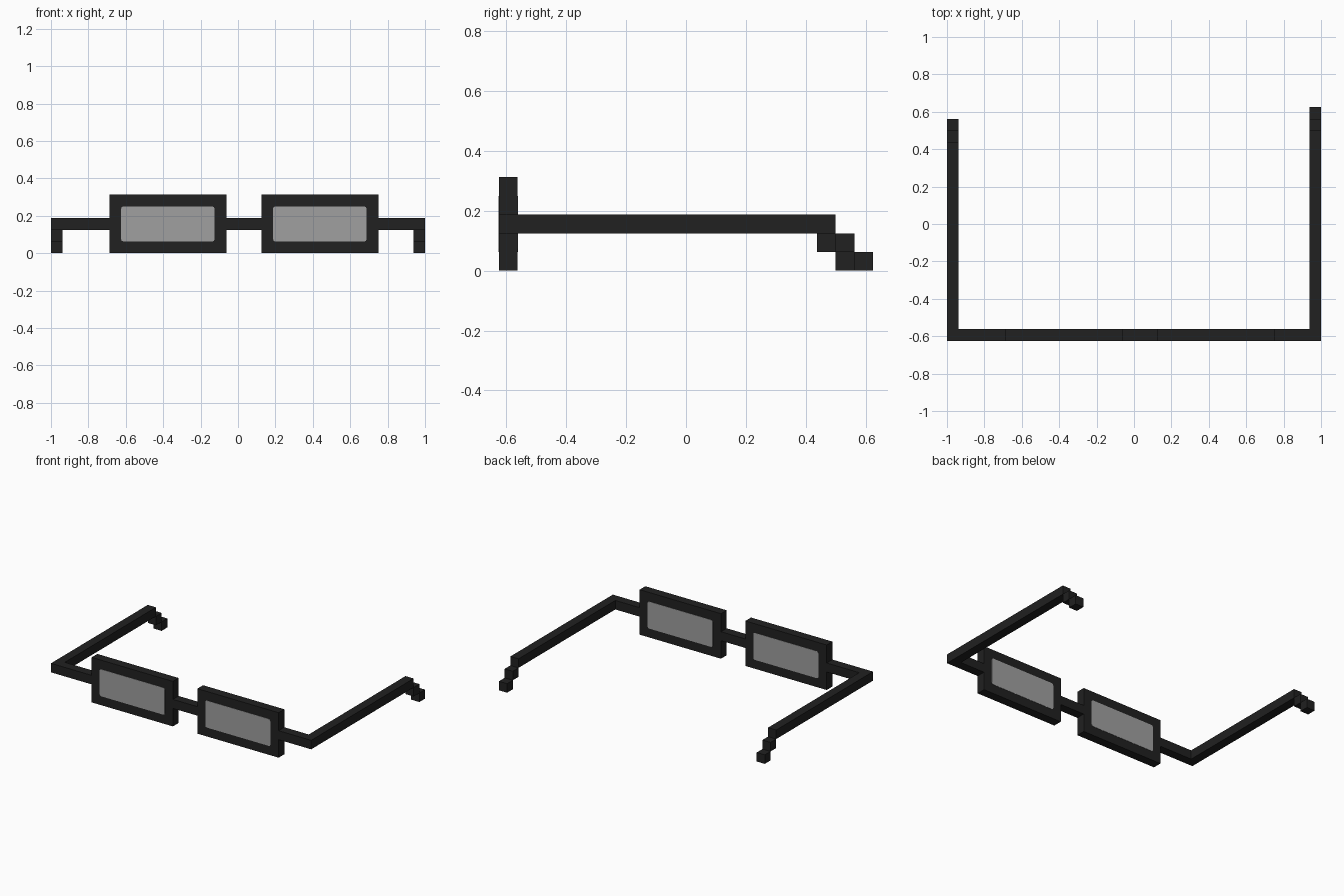
import bpy
import bmesh
from mathutils import Vector

cube = bpy.data.objects.get("Cube")
if cube:
    bpy.data.objects.remove(cube, do_unlink=True)

U = 1 / 16  # one block


def material(name, rgb):
    mat = bpy.data.materials.new(name)
    mat.use_nodes = True
    mat.diffuse_color = (*rgb, 1)
    shader = mat.node_tree.nodes["Principled BSDF"]
    shader.inputs["Base Color"].default_value = (*rgb, 1)
    shader.inputs["Roughness"].default_value = 0.8
    return mat


black = material("soft black", (0.015, 0.015, 0.015))
grey = material("lens grey", (0.35, 0.35, 0.35))


def box(name, low, high, mat, corner=0):
    """Box between two corners in block units, with optional rounded upright corners."""
    low, high = Vector(low) * U, Vector(high) * U
    size, mid = high - low, (low + high) / 2
    bm = bmesh.new()
    bmesh.ops.create_cube(bm, size=1)
    for v in bm.verts:
        v.co = v.co * size + mid
    if corner:
        depth_edges = [e for e in bm.edges
                       if abs(e.verts[0].co.y - e.verts[1].co.y) > size.y / 2]
        bmesh.ops.bevel(bm, geom=depth_edges, offset=corner, segments=2,
                        profile=0.5, affect='EDGES')
    mesh = bpy.data.meshes.new(name)
    bm.to_mesh(mesh)
    bm.free()
    mesh.materials.append(mat)
    obj = bpy.data.objects.new(name, mesh)
    bpy.context.collection.objects.link(obj)
    return obj


FRONT, BACK = -10, -9
LIP = 0.03  # lens stands just proud of the frame on both sides

# Rims with their lenses
for side, x in (("right", -11), ("left", 2)):
    box(side + "_rim", (x, FRONT, 0), (x + 10, BACK, 5), black)
    box(side + "_lens", (x + 1, FRONT - LIP, 1), (x + 9, BACK + LIP, 4), grey, 0.012)

# Bridge and hinge bars
for name, x0, x1 in (("right_hinge_bar", -16, -11),
                     ("bridge", -1, 2),
                     ("left_hinge_bar", 12, 16)):
    box(name, (x0, FRONT, 2), (x1, BACK, 3), black)

# Temple arms, the left one block longer, each with two stepped ear blocks
for side, x, end in (("right", -16, 7), ("left", 15, 8)):
    box(side + "_temple", (x, BACK, 2), (x + 1, end, 3), black)
    for step in range(2):
        box(f"{side}_ear_block_{step + 1}", (x, end + step, 1 - step),
            (x + 1, end + step + 1, 2 - step), black)
